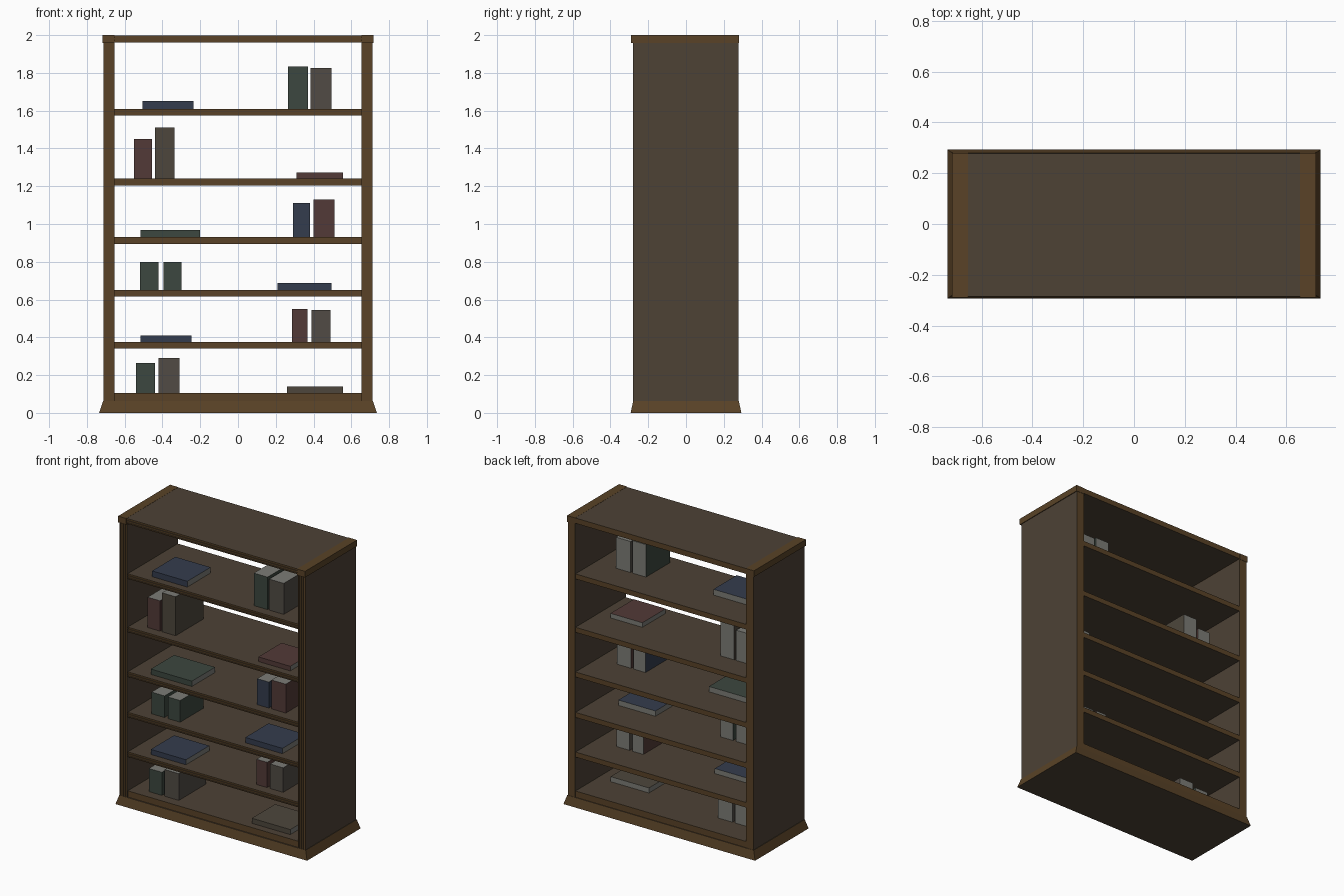
import bpy, bmesh
from mathutils import Vector

if "Cube" in bpy.data.objects:
    bpy.data.objects.remove(bpy.data.objects["Cube"])


def material(name, r, g, b):
    m = bpy.data.materials.new(name)
    m.diffuse_color = (r, g, b, 1)
    m.use_nodes = True
    m.node_tree.nodes["Principled BSDF"].inputs["Base Color"].default_value = m.diffuse_color
    return m


WOOD = material("panel_wood", .075, .054, .036)
TRIM = material("trim_wood", .10, .055, .020)
PAGES = material("pages", .20, .20, .18)
COVER = {
    "green": material("green_cover", .045, .063, .050),
    "red": material("red_cover", .085, .042, .038),
    "blue": material("blue_cover", .034, .045, .075),
    "brown": material("brown_cover", .075, .062, .045),
    "grey": material("grey_cover", .082, .070, .058),
}


def finish(name, bm, mats, pick):
    """Turn a bmesh into an object; pick(normal) chooses the material slot."""
    bmesh.ops.recalc_face_normals(bm, faces=bm.faces)
    for f in bm.faces:
        f.normal_update()
        f.material_index = pick(f.normal)
    me = bpy.data.meshes.new(name)
    bm.to_mesh(me)
    bm.free()
    for m in mats:
        me.materials.append(m)
    ob = bpy.data.objects.new(name, me)
    bpy.context.collection.objects.link(ob)
    return ob


def prism(name, profile, place, a, b, mats, pick):
    """Extrude a 2D profile from a to b; place(u, v, t) gives the 3D point."""
    bm = bmesh.new()
    face = bm.faces.new([bm.verts.new(place(u, v, a)) for u, v in profile])
    new = bmesh.ops.extrude_face_region(bm, geom=[face])["geom"]
    shift = Vector(place(0, 0, b)) - Vector(place(0, 0, a))
    bmesh.ops.translate(bm, vec=shift,
                        verts=[g for g in new if isinstance(g, bmesh.types.BMVert)])
    return finish(name, bm, mats, pick)


def box(name, x0, x1, y0, y1, z0, z1, mats, pick):
    return prism(name, [(x0, y0), (x1, y0), (x1, y1), (x0, y1)],
                 lambda u, v, t: (u, v, t), z0, z1, mats, pick)


def reeded(lo, hi, front, back, depth, reeds):
    """Board section (across, y) with small square grooves along its front edge."""
    n = 2 * reeds - 1
    step = (hi - lo) / n
    pts = [(hi, back), (lo, back)]
    for i in range(n):
        y = front + (depth if i % 2 else 0)
        pts += [(lo + i * step, y), (lo + (i + 1) * step, y)]
    return pts


all_trim = lambda n: 1
side_pick = lambda n: 0 if abs(n.x) > .9 and abs(n.y) < .1 else 1
shelf_pick = lambda n: 0 if abs(n.z) > .9 else 1
WOODS = [WOOD, TRIM]

# upright sides with reeded front edges
for s, label in ((-1, "left"), (1, "right")):
    prism(label + "_side", reeded(.655, .712, -.28, .278, .006, 4),
          lambda u, v, t, s=s: (s * u, v, t), .06, 1.96, WOODS, side_pick)
    # cap strip at each end of the top
    x0, x1 = sorted((s * .655, s * .717))
    box(label + "_cap", x0, x1, -.29, .28, 1.957, 2.0, WOODS, all_trim)

# shelves and top board with grooved front edges
SHELVES = [.375, .65, .93, 1.24, 1.61]
for i, z in enumerate(SHELVES):
    prism(f"shelf_{i + 1}", reeded(z - .035, z, -.272, .275, .006, 3),
          lambda u, v, t: (t, v, u), -.655, .655, WOODS, shelf_pick)
prism("top_board", reeded(1.962, 1.999, -.285, .278, .006, 3),
      lambda u, v, t: (t, v, u), -.655, .655, WOODS, shelf_pick)

# bottom board
box("bottom_board", -.655, .655, -.272, .275, .06, .105, WOODS, shelf_pick)

# flared plinth
bm = bmesh.new()
bmesh.ops.create_cube(bm, size=1)
for v in bm.verts:
    top = v.co.z > 0
    v.co = Vector((v.co.x * (1.43 if top else 1.47),
                   v.co.y * (.56 if top else .586), .062 if top else 0))
finish("plinth", bm, WOODS, lambda n: 0 if abs(n.z) > .95 else 1)

# standing books: x0, x1, floor, top, back, colour
STANDING = [
    (.265, .37, 1.61, 1.835, .06, "green"), (.383, .495, 1.61, 1.825, .06, "grey"),
    (-.55, -.455, 1.24, 1.45, .10, "red"), (-.44, -.335, 1.24, 1.51, .10, "brown"),
    (.29, .38, .93, 1.11, .03, "blue"), (.40, .51, .93, 1.13, .03, "red"),
    (-.52, -.42, .65, .80, .05, "green"), (-.395, -.30, .65, .80, .05, "green"),
    (.285, .367, .375, .55, .06, "red"), (.39, .49, .375, .545, .06, "grey"),
    (-.54, -.44, .105, .265, .09, "green"), (-.42, -.31, .105, .29, .09, "grey"),
]
for i, (x0, x1, z0, z1, back, c) in enumerate(STANDING):
    box(f"standing_book_{i + 1}", x0, x1, -.205, back, z0, z1, [PAGES, COVER[c]],
        lambda n: 1 if abs(n.x) > .9 or n.y < -.9 else 0)

# lying books: x0, x1, floor, thickness, colour
LYING = [
    (-.505, -.235, 1.61, .040, "blue"), (.31, .555, 1.24, .032, "red"),
    (-.515, -.20, .93, .037, "green"), (.21, .495, .65, .037, "blue"),
    (-.515, -.245, .375, .035, "blue"), (.26, .555, .105, .035, "brown"),
]
for i, (x0, x1, z0, h, c) in enumerate(LYING):
    box(f"lying_book_{i + 1}", x0, x1, -.22, .035, z0, z0 + h, [PAGES, COVER[c]],
        lambda n: 1 if abs(n.z) > .9 or n.y < -.9 else 0)
